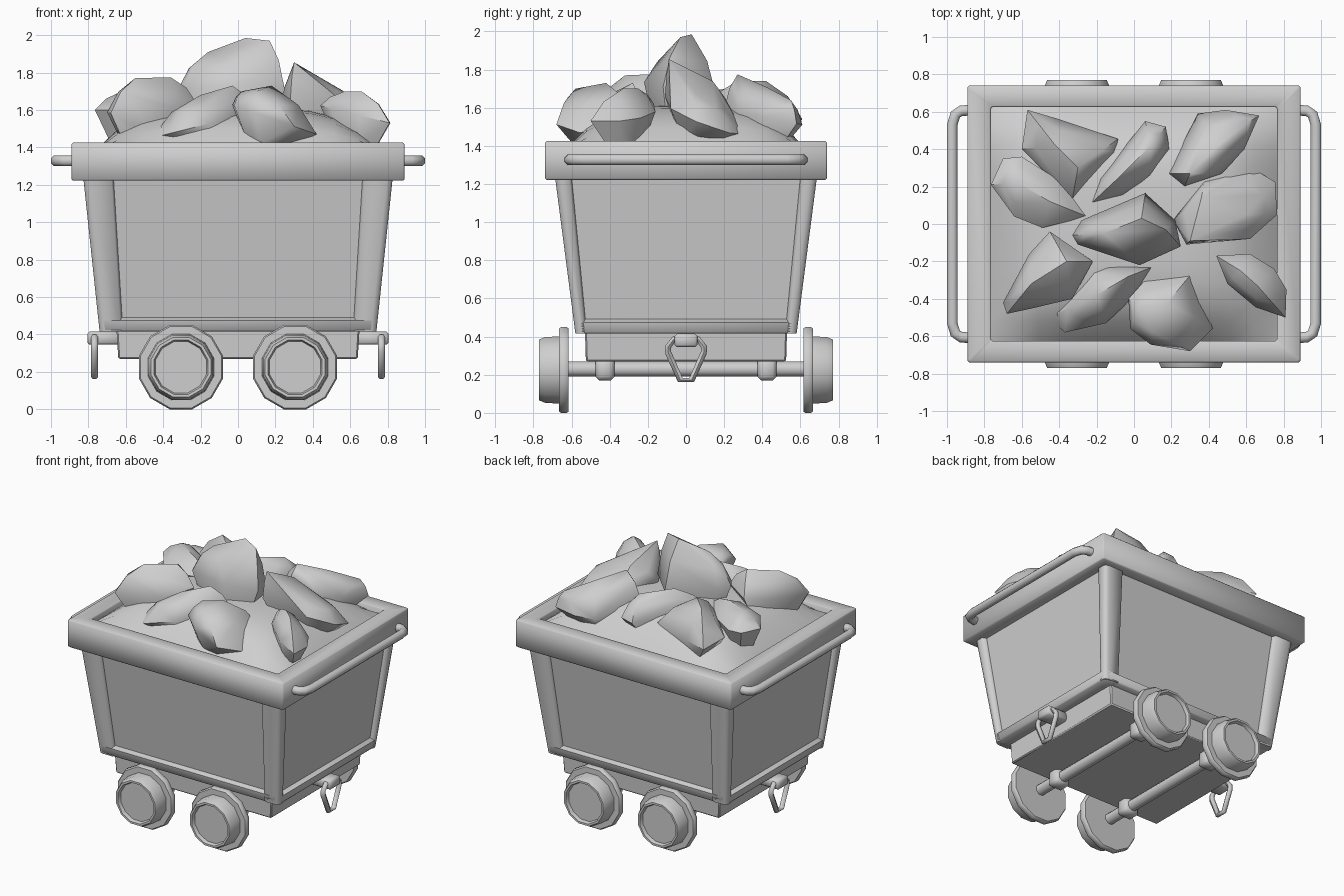
import bpy, bmesh, math
from mathutils import Vector

if "Cube" in bpy.data.objects:
    bpy.data.objects.remove(bpy.data.objects["Cube"])

grey = bpy.data.materials.new("plain grey")
grey.diffuse_color = (0.62, 0.62, 0.62, 1)
grey.use_nodes = True
grey.node_tree.nodes["Principled BSDF"].inputs["Base Color"].default_value = grey.diffuse_color


def finish(name, bm, bevel=0.0, angle=35):
    """Bevel, shade and link a mesh."""
    if bevel:
        bmesh.ops.bevel(bm, geom=bm.edges[:], offset=bevel, segments=1,
                        affect='EDGES', clamp_overlap=True)
    bmesh.ops.recalc_face_normals(bm, faces=bm.faces[:])
    me = bpy.data.meshes.new(name)
    bm.to_mesh(me)
    bm.free()
    me.materials.append(grey)
    ob = bpy.data.objects.new(name, me)
    bpy.context.collection.objects.link(ob)
    bpy.ops.object.select_all(action='DESELECT')
    ob.select_set(True)
    bpy.context.view_layer.objects.active = ob
    bpy.ops.object.shade_smooth_by_angle(angle=math.radians(angle))
    return ob


def loft(name, loops, ring=False, bevel=0.0, angle=35):
    """Join loops of points; a ring closes on itself, otherwise ends are capped."""
    bm = bmesh.new()
    rows = [[bm.verts.new(p) for p in loop] for loop in loops]
    n = len(rows[0])
    pairs = list(zip(rows, rows[1:])) + ([(rows[-1], rows[0])] if ring else [])
    for a, b in pairs:
        for i in range(n):
            bm.faces.new((a[i], a[(i + 1) % n], b[(i + 1) % n], b[i]))
    if not ring:
        bm.faces.new(rows[0])
        bm.faces.new(rows[-1])
    return finish(name, bm, bevel, angle)


def rect(hx, hy, z, cut=0.0):
    """Rectangle loop, with cut corners if asked."""
    if not cut:
        return [(-hx, -hy, z), (hx, -hy, z), (hx, hy, z), (-hx, hy, z)]
    cx, cy = hx - cut, hy - cut
    return [(-cx, -hy, z), (cx, -hy, z), (hx, -cy, z), (hx, cy, z),
            (cx, hy, z), (-cx, hy, z), (-hx, cy, z), (-hx, -cy, z)]


def hull(name, points, bevel=0.0, angle=35):
    bm = bmesh.new()
    for p in points:
        bm.verts.new(p)
    bmesh.ops.convex_hull(bm, input=bm.verts[:])
    bmesh.ops.delete(bm, geom=[v for v in bm.verts if not v.link_faces], context='VERTS')
    bmesh.ops.dissolve_limit(bm, angle_limit=0.02, verts=bm.verts[:], edges=bm.edges[:])
    return finish(name, bm, bevel, angle)


def box(name, lo, hi, bevel=0.0):
    return hull(name, [(x, y, z) for x in (lo[0], hi[0]) for y in (lo[1], hi[1])
                       for z in (lo[2], hi[2])], bevel, angle=50)


def tube(name, path, radius, sides=8, closed=False):
    """Sweep a round section along a path."""
    pts = [Vector(p) for p in path]
    n, loops = len(pts), []
    plane = (pts[1] - pts[0]).cross(pts[2] - pts[1]).normalized()
    for i, p in enumerate(pts):
        before = pts[i - 1] if closed or i else p
        after = pts[(i + 1) % n] if closed or i < n - 1 else p
        side = plane.cross((after - before).normalized())
        ring = [2 * math.pi * (k + 0.5) / sides for k in range(sides)]
        loops.append([p + radius * (math.cos(t) * side + math.sin(t) * plane) for t in ring])
    return loft(name, loops, ring=closed, angle=61)


def lathe(name, profile, x, z, sides):
    """Turn (radius, y) points round a line along y."""
    turn = [2 * math.pi * (k + 0.5) / sides for k in range(sides)]
    return loft(name, [[(x + r * math.cos(t), y, z + r * math.sin(t)) for t in turn]
                       for r, y in profile], angle=50)


def side_x(z):
    return 0.74 + (z - 0.415) * 0.106


def side_y(z):
    return 0.58 + (z - 0.415) * 0.13


# Tub: recessed panels, bottom frame, corner posts
Z0, Z1, DEEP, CUT = 0.415, 1.26, 0.03, 0.03
loft("tub_panels", [rect(side_x(z) - DEEP, side_y(z) - DEEP, z) for z in (Z0 + 0.01, Z1)])
loft("bottom_frame", [rect(side_x(z) - d, side_y(z) - d, z, CUT) for z, d in
                      ((Z0, 0.008), (Z0 + 0.01, 0), (0.475, 0), (0.493, DEEP + 0.002), (Z0, 0.09))],
     ring=True, angle=60)
for sx in (-1, 1):
    for sy in (-1, 1):
        pts = []
        for z, ix, iy in ((Z0, 0.615, 0.52), (Z1, 0.667, 0.602)):
            ox, oy = side_x(z), side_y(z)
            pts += [(sx * x, sy * y, z) for x, y in
                    ((ix, iy), (ix, oy - DEEP), (ix + 0.012, oy), (ox - CUT, oy),
                     (ox - 0.008, oy - 0.008), (ox, oy - CUT), (ox, iy + 0.012), (ox - DEEP, iy))]
        hull("corner_post", pts, angle=70)

# Rim around the top
loft("top_rim", [rect(0.89, 0.74, 1.222), rect(0.89, 0.74, 1.425),
                 rect(0.765, 0.625, 1.425), rect(0.765, 0.625, 1.222)],
     ring=True, bevel=0.008, angle=50)

# Mound of fill inside the rim: steep edges, flatter middle
bm = bmesh.new()
bmesh.ops.create_grid(bm, x_segments=12, y_segments=12, size=1)
for v in bm.verts:
    x, y = v.co.x, v.co.y
    v.co = (x * 0.768, y * 0.628, 1.38 + 0.23 * (1 - x ** 4) * (1 - y ** 4))
finish("fill_mound", bm)

# Chassis
loft("chassis", [rect(0.64, 0.525, 0.27), rect(0.65, 0.53, 0.43)], bevel=0.008)

# Wheels, axles and brackets
WHEEL = [(0.02, 0.615), (0.225, 0.615), (0.233, 0.625), (0.233, 0.655), (0.225, 0.665),
         (0.183, 0.665), (0.178, 0.74), (0.165, 0.77), (0.15, 0.77), (0.142, 0.745), (0.02, 0.745)]
for x in (-0.305, 0.305):
    for sy in (-1, 1):
        lathe("wheel", [(r, sy * y) for r, y in WHEEL], x, 0.225, 12)
        box("axle_bracket", (x - 0.06, sy * 0.425 - 0.05, 0.17),
            (x + 0.06, sy * 0.425 + 0.05, 0.29), 0.02)
    lathe("axle", [(0.042, -0.63), (0.042, 0.63)], x, 0.23, 8)

# Handles and coupling links at both ends
for sx in (-1, 1):
    half = [(0.86, 0.61), (0.925, 0.605), (0.955, 0.585), (0.972, 0.53)]
    path = half + [(x, -y) for x, y in reversed(half)]
    tube("end_handle", [(sx * x, y, 1.328) for x, y in path], 0.031)
    box("coupling_block", (sx * 0.63, -0.06, 0.345), (sx * 0.805, 0.06, 0.415), 0.012)
    right = [(0.03, 0.173), (0.093, 0.315), (0.095, 0.345), (0.065, 0.385)]
    link = right + [(-y, z) for y, z in reversed(right)]
    tube("coupling_link", [(sx * 0.767, y, z) for y, z in link], 0.019, 6, closed=True)


def rock(girth_z, slope, outline, ridge):
    """Domed lump: a sloping girth outline, narrowing below, bulging up to a ridge."""
    girth = [Vector((x, y, girth_z)) for x, y in outline]
    top = [Vector(p) for p in ridge]
    mid = sum(girth, Vector()) / len(girth)
    for p in girth:
        p.z += slope[0] * (p.x - mid.x) + slope[1] * (p.y - mid.y)
    pts = girth + top
    for p in girth:
        near = min(top, key=lambda t: (t - p).length)
        q = p.lerp(near, 0.4)
        q.z = p.z + 0.6 * (near.z - p.z)
        foot = p.lerp(mid, 0.4)
        foot.z = 1.42
        pts += [q, foot]
    hull("rock", pts, angle=45)


# Rocks heaped on the mound
rock(1.69, (0, -.25), [(-.33, -.06), (-.28, .02), (.06, .165), (.22, .02), (.25, -.12), (.03, -.22), (-.3, -.11)],
     [(-.16, -.05, 1.91), (.04, .03, 1.985), (.17, -.03, 1.97)])
rock(1.61, (.05, .1), [(-.7, -.42), (-.68, -.48), (-.54, -.45), (-.33, -.4), (-.22, -.2), (-.45, -.04), (-.56, -.16)],
     [(-.55, -.32, 1.77), (-.36, -.2, 1.775)])
rock(1.52, (.25, 0), [(-.46, -.5), (-.37, -.58), (-.15, -.53), (0, -.39), (.1, -.23), (-.22, -.2)],
     [(-.2, -.38, 1.68), (-.03, -.28, 1.73)])
rock(1.56, (-.35, 0), [(-.03, -.4), (.05, -.31), (.34, -.225), (.42, -.56), (.3, -.68), (.09, -.645), (-.02, -.56)],
     [(.1, -.58, 1.7), (.18, -.42, 1.73), (.02, -.45, 1.70)])
rock(1.57, (-.25, 0), [(.44, -.17), (.62, -.16), (.75, -.24), (.815, -.35), (.81, -.5), (.65, -.445), (.5, -.32)],
     [(.57, -.25, 1.7), (.66, -.33, 1.7)])
rock(1.55, (-.15, -.35), [(.21, .02), (.38, .25), (.62, .305), (.755, .225), (.765, .05), (.62, -.08), (.28, -.11)],
     [(.3, -.09, 1.855), (.36, .14, 1.74), (.6, .05, 1.68)])
rock(1.55, (0, -.2), [(.18, .27), (.34, .59), (.49, .61), (.67, .58), (.59, .4), (.47, .27), (.27, .2)],
     [(.3, .27, 1.775), (.45, .42, 1.71), (.62, .55, 1.64)])
rock(1.57, (0, -.1), [(-.235, .105), (-.19, .24), (.06, .55), (.17, .52), (.19, .4), (.085, .24), (-.06, .145)],
     [(-.08, .25, 1.73), (.09, .42, 1.71)])
rock(1.56, (0, -.1), [(-.6, .4), (-.57, .61), (-.4, .56), (-.085, .455), (-.1, .385), (-.33, .13)],
     [(-.42, .42, 1.74), (-.3, .3, 1.74)])
rock(1.6, (0, 0), [(-.765, .21), (-.7, .35), (-.6, .36), (-.41, .24), (-.25, .04), (-.49, -.02), (-.64, .04)],
     [(-.62, .22, 1.7), (-.45, .12, 1.69)])
